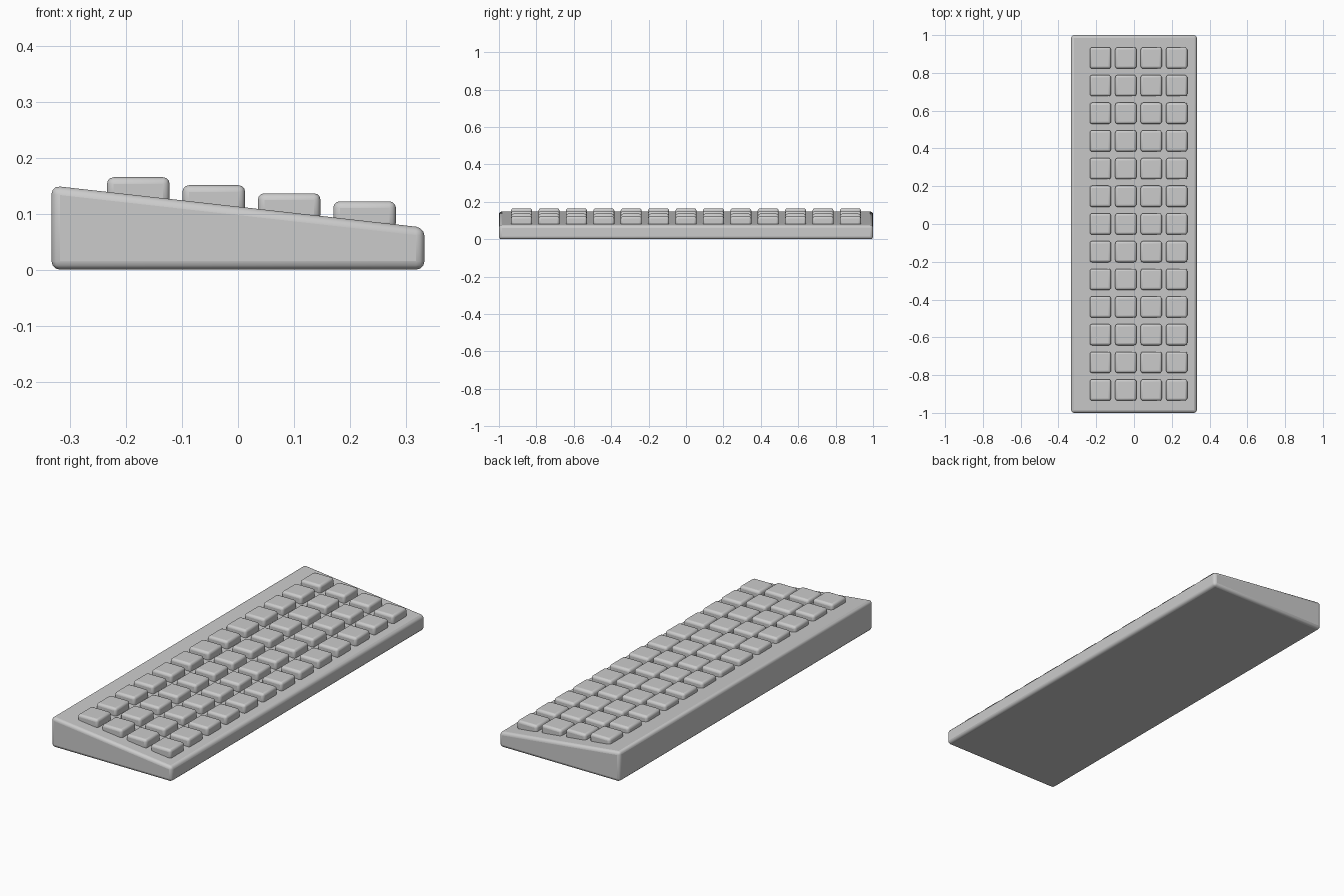
import bpy, bmesh, math

if "Cube" in bpy.data.objects:
    bpy.data.objects.remove(bpy.data.objects["Cube"])


def finish(name, bm, radius):
    bmesh.ops.recalc_face_normals(bm, faces=bm.faces)
    mesh = bpy.data.meshes.new(name)
    bm.to_mesh(mesh)
    bm.free()
    obj = bpy.data.objects.new(name, mesh)
    bpy.context.collection.objects.link(obj)
    bev = obj.modifiers.new("rounded_edges", 'BEVEL')
    bev.width = radius
    bev.segments = 3
    bev.limit_method = 'ANGLE'
    bpy.ops.object.select_all(action='DESELECT')
    obj.select_set(True)
    bpy.context.view_layer.objects.active = obj
    bpy.ops.object.shade_smooth_by_angle(angle=math.radians(35))
    return obj


# Wedge-shaped case: side profile extruded along y
bm = bmesh.new()
profile = [(-0.333, 0), (0.333, 0), (0.333, 0.075), (-0.333, 0.15)]
face = bm.faces.new([bm.verts.new((x, -1, z)) for x, z in profile])
ext = bmesh.ops.extrude_face_region(bm, geom=[face])
for v in ext["geom"]:
    if isinstance(v, bmesh.types.BMVert):
        v.co.y = 1
finish("case", bm, 0.015)

# One key, used as a shared mesh for the whole grid
WIDTH, HEIGHT = 0.112, 0.05
bm = bmesh.new()
bmesh.ops.create_cube(bm, size=1)
for v in bm.verts:
    v.co.x *= WIDTH
    v.co.y *= WIDTH
    v.co.z = (v.co.z - 0.5) * HEIGHT
first = finish("key", bm, 0.012)

# Four columns stepping down the slope, thirteen rows
for col in range(4):
    for row in range(13):
        key = first if col == row == 0 else first.copy()
        if key is not first:
            bpy.context.collection.objects.link(key)
        key.name = f"key_{col + 1}_{row + 1}"
        key.location = (-0.178 + col * 0.1347, (row - 6) * 0.1465, 0.165 - col * 0.0143)
